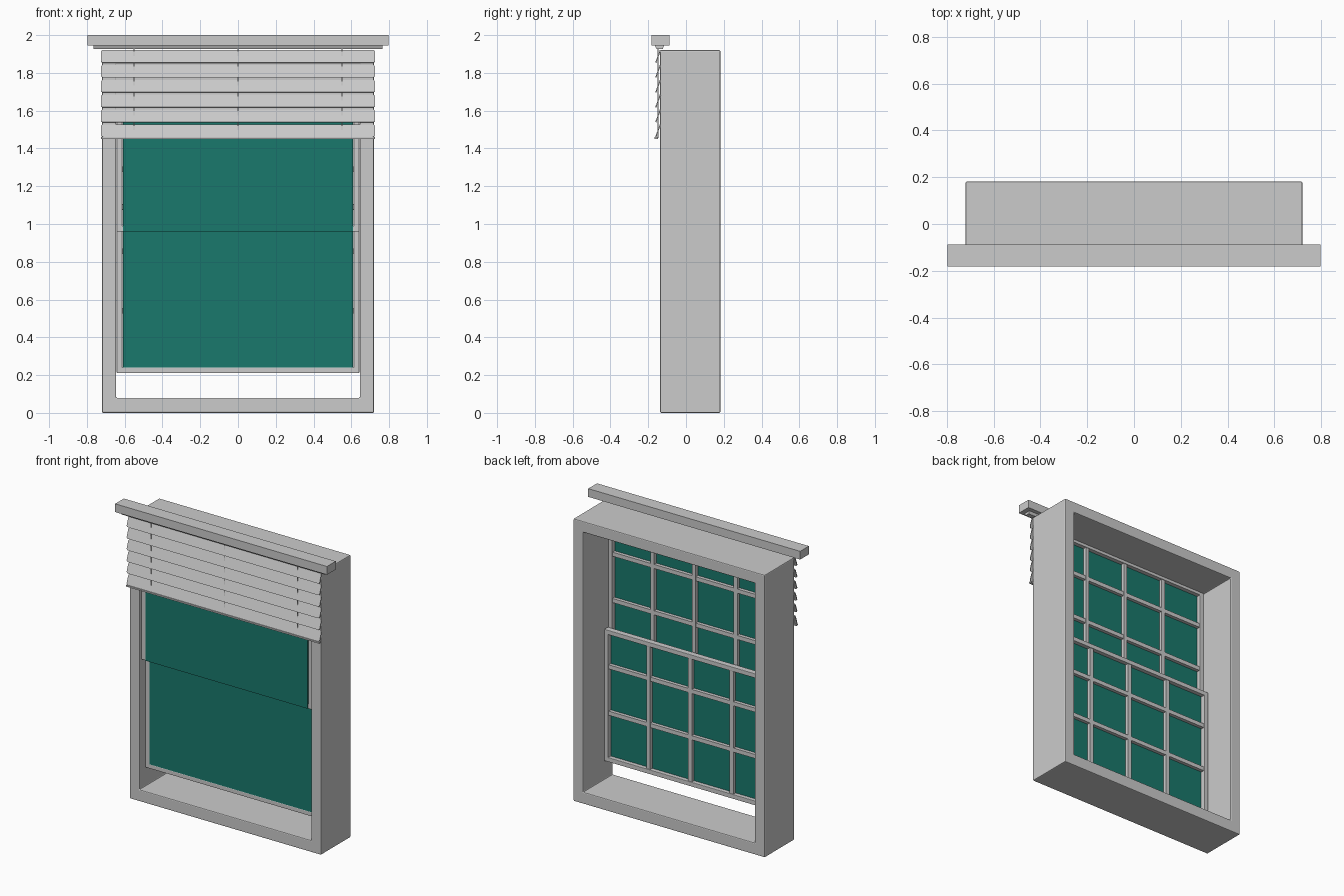
import bpy, bmesh, math
from mathutils import Matrix

if "Cube" in bpy.data.objects:
    bpy.data.objects.remove(bpy.data.objects["Cube"])

teal = bpy.data.materials.new("teal_glass")
teal.diffuse_color = (0.01, 0.19, 0.15, 1)
teal.use_nodes = True
teal.node_tree.nodes["Principled BSDF"].inputs["Base Color"].default_value = teal.diffuse_color


def finish(name, bm, bevel=0, mat=None):
    bmesh.ops.recalc_face_normals(bm, faces=bm.faces[:])
    me = bpy.data.meshes.new(name)
    bm.to_mesh(me)
    bm.free()
    ob = bpy.data.objects.new(name, me)
    bpy.context.collection.objects.link(ob)
    if mat:
        me.materials.append(mat)
    if bevel:
        m = ob.modifiers.new("bevel", 'BEVEL')
        m.width, m.segments, m.limit_method = bevel, 2, 'ANGLE'
    return ob


def add_box(bm, x0, x1, y0, y1, z0, z1):
    mat = Matrix.Translation(((x0 + x1) / 2, (y0 + y1) / 2, (z0 + z1) / 2)) \
        @ Matrix.Diagonal((x1 - x0, y1 - y0, z1 - z0, 1))
    return bmesh.ops.create_cube(bm, size=1, matrix=mat)["verts"]


def box(name, *dims, bevel=0, mat=None):
    bm = bmesh.new()
    add_box(bm, *dims)
    return finish(name, bm, bevel, mat)


def ring(name, outer, inner, y0, y1, bevel=0):
    """Rectangular frame; outer and inner are (half width, z0, z1)."""
    bm = bmesh.new()
    loops = []
    for w, a, b in (outer, inner):
        for y in (y0, y1):
            loops.append([bm.verts.new(p) for p in
                          ((-w, y, a), (w, y, a), (w, y, b), (-w, y, b))])
    of, ob_, nf, nb = loops
    for p, q in ((of, ob_), (ob_, nb), (nb, nf), (nf, of)):
        for i in range(4):
            j = (i + 1) % 4
            bm.faces.new((p[i], p[j], q[j], q[i]))
    return finish(name, bm, bevel)


# Window casing and the front header behind the blind
ring("window_casing", (0.72, 0, 1.92), (0.645, 0.08, 1.845), -0.137, 0.182, 0.006)
box("front_header", -0.66, 0.66, -0.135, -0.122, 1.607, 1.86)


# Sliding sashes: rim, glazing bars behind the pane, pane at the front
def sash(name, z, y, glass_bottom):
    top, b = z + 0.895, 0.03
    ring(name + "_rim", (0.642, z, top), (0.612, z + b, top - b), y, y + 0.04, 0.003)
    bm = bmesh.new()
    for x in (-0.313, 0, 0.313):
        add_box(bm, x - 0.014, x + 0.014, y + 0.006, y + 0.036, z + 0.01, top - 0.01)
    for h in (0.33, 0.645):
        add_box(bm, -0.63, 0.63, y + 0.007, y + 0.035, z + h - 0.014, z + h + 0.014)
    finish(name + "_glazing_bars", bm)
    box(name + "_glass", -0.61, 0.61, y - 0.002, y + 0.012,
        z + glass_bottom, top - 0.02, mat=teal)


sash("lower_sash", 0.21, -0.078, 0.03)
sash("upper_sash", 0.96, -0.12, 0.0)

# Blind head rail with its under channel
box("blind_head_rail", -0.797, 0.797, -0.182, -0.088, 1.944, 2.0)
bm = bmesh.new()
for v in add_box(bm, -0.765, 0.765, -0.165, -0.115, 1.926, 1.946):
    if v.co.z < 1.93:
        v.co.y = -0.14 + (v.co.y + 0.14) * 0.65
finish("blind_channel", bm)

# Tilted slats with rounded corners
for i in range(6):
    bm = bmesh.new()
    add_box(bm, -0.726, 0.726, -0.003, 0.003, -0.035, 0.035)
    corners = [e for e in bm.edges
               if abs(e.verts[0].co.y - e.verts[1].co.y) > 0.004]
    bmesh.ops.bevel(bm, geom=corners, offset=0.012, segments=4,
                    profile=0.5, affect='EDGES')
    ob = finish(f"blind_slat_{i + 1}", bm)
    ob.rotation_euler.x = math.radians(-20)
    ob.location = (0, -0.148, 1.887 - i * 0.0787)

# Bottom lip and ladder cords of the blind
box("blind_bottom_lip", -0.726, 0.726, -0.166, -0.148, 1.45, 1.46)
for x in (-0.55, 0, 0.55):
    box("blind_cord", x - 0.002, x + 0.002, -0.15, -0.146, 1.455, 1.93)
